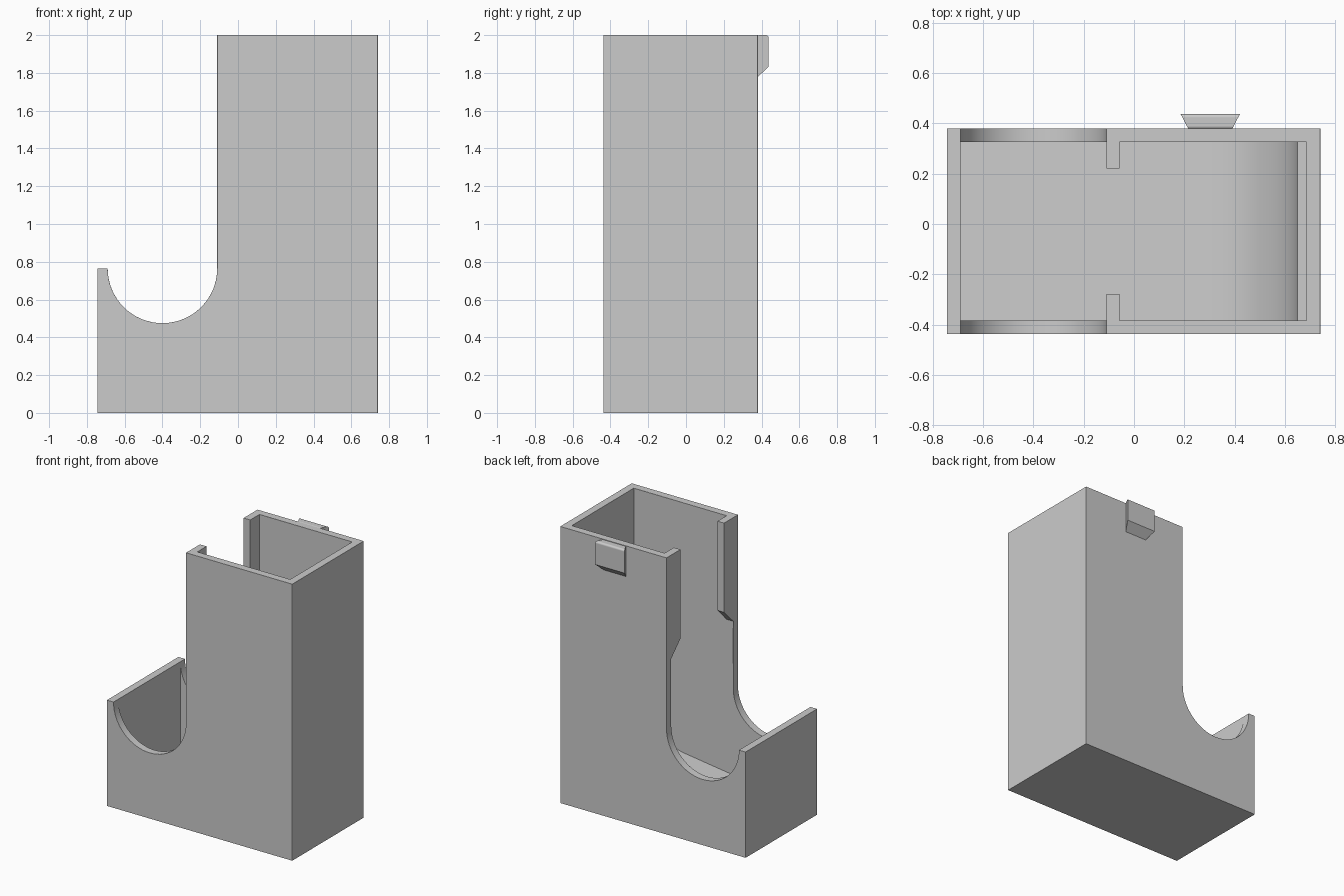
import bpy, bmesh
from math import sin, cos, pi, radians, hypot, atan2
from mathutils import Vector

old = bpy.data.objects.get("Cube")
if old:
    bpy.data.objects.remove(old, do_unlink=True)

# Single plastic colour
grey = bpy.data.materials.new("grey_plastic")
grey.use_nodes = True
colour = (0.6, 0.6, 0.6, 1)
grey.diffuse_color = colour
grey.node_tree.nodes["Principled BSDF"].inputs["Base Color"].default_value = colour


def prism(name, points, lo, hi, axis):
    """Extrude a closed outline along x (outline in yz) or y (outline in xz)."""
    bm = bmesh.new()
    place = (lambda a, b, d: (d, a, b)) if axis == "x" else (lambda a, b, d: (a, d, b))
    face = bm.faces.new([bm.verts.new(place(a, b, lo)) for a, b in points])
    moved = bmesh.ops.extrude_face_region(bm, geom=[face])["geom"]
    shift = Vector(place(0, 0, hi - lo))
    bmesh.ops.translate(bm, vec=shift, verts=[v for v in moved if isinstance(v, bmesh.types.BMVert)])
    bmesh.ops.recalc_face_normals(bm, faces=bm.faces)
    mesh = bpy.data.meshes.new(name)
    bm.to_mesh(mesh)
    bm.free()
    mesh.materials.append(grey)
    obj = bpy.data.objects.new(name, mesh)
    bpy.context.collection.objects.link(obj)
    return obj


def arc(cx, cz, r, start, end, steps):
    return [(cx + r * cos(start + (end - start) * i / steps),
             cz + r * sin(start + (end - start) * i / steps)) for i in range(steps + 1)]


def round_edges(obj, rule, width):
    """Round the convex sharp edges that the rule picks."""
    mesh = obj.data
    bm = bmesh.new()
    bm.from_mesh(mesh)
    weight = bm.edges.layers.float.new("bevel_weight_edge")
    for e in bm.edges:
        if len(e.link_faces) == 2 and e.is_convex and e.calc_face_angle() > 0.5:
            if rule(e.verts[0].co, e.verts[1].co):
                e[weight] = 1
    bm.to_mesh(mesh)
    bm.free()
    bpy.ops.object.select_all(action="DESELECT")
    obj.select_set(True)
    bpy.context.view_layer.objects.active = obj
    bpy.ops.object.shade_smooth_by_angle(angle=radians(30))
    bevel = obj.modifiers.new("rounding", "BEVEL")
    bevel.limit_method = "WEIGHT"
    bevel.width = width
    bevel.segments = 4
    bevel.harden_normals = True


LEFT, RIGHT, MOUTH = -0.743, 0.74, -0.11
BACK, FRONT, WALL = 0.38, -0.437, 0.054
IN_BACK, IN_FRONT = BACK - WALL, FRONT + WALL
SCOOP_X, SCOOP_Z, SCOOP_R = -0.40, 0.765, 0.29

# Outer body: tall magazine with a scooped tray
outline = [(LEFT, 0), (RIGHT, 0), (RIGHT, 2), (MOUTH, 2)]
outline += arc(SCOOP_X, SCOOP_Z, SCOOP_R, 0, -pi, 32) + [(LEFT, SCOOP_Z)]
body = prism("dispenser_body", outline, FRONT, BACK, "y")

# Cavity with a gently sloping floor that sweeps up to a ledge at the rear
tilt = atan2(0.13, 0.96)
radius = 0.38 / (1 - sin(tilt))
sweep_z = 0.19 + radius * cos(tilt)
cavity_outline = [(LEFT + WALL, 0.06)]
cavity_outline += arc(0.65 - radius, sweep_z, radius, tilt - pi / 2, 0, 16)
cavity_outline += [(0.686, sweep_z), (0.686, 2.2), (-0.057, 2.2), (-0.057, 1.25), (LEFT + WALL, 1.25)]
cavity = prism("cavity_cutter", cavity_outline, IN_FRONT, IN_BACK, "y")

# Mouth opening between the two retaining lips
lip = 0.105
half = [(IN_BACK, 1.2), (IN_BACK, 1.25), (IN_BACK - lip, 1.25 + lip), (IN_BACK - lip, 2.2)]
middle = IN_BACK + IN_FRONT
mouth = prism("mouth_cutter", half + [(middle - y, z) for y, z in reversed(half)], -0.6, 0.1, "x")

for cutter in (cavity, mouth):
    cut = body.modifiers.new(cutter.name, "BOOLEAN")
    cut.operation = "DIFFERENCE"
    cut.solver = "EXACT"
    cut.object = cutter
graph = bpy.context.evaluated_depsgraph_get()
carved = bpy.data.meshes.new_from_object(body.evaluated_get(graph))
body.modifiers.clear()
body.data = carved
for cutter in (cavity, mouth):
    bpy.data.objects.remove(cutter, do_unlink=True)


def body_rule(a, b):
    both = lambda test: test(a) and test(b)
    if both(lambda p: p.z > 1.99):
        return True
    if abs(a.y - b.y) > 0.2:
        return False
    on_scoop = lambda p: p.z < 0.77 and abs(hypot(p.x - SCOOP_X, p.z - SCOOP_Z) - SCOOP_R) < 0.003
    return (both(on_scoop)
            or both(lambda p: abs(p.x - MOUTH) < 0.002 and p.z > 0.76)
            or both(lambda p: p.x > RIGHT - 0.002) and abs(a.z - b.z) > 1
            or both(lambda p: abs(p.x + 0.057) < 0.002 and p.z > 1.3))


round_edges(body, body_rule, 0.017)

# Dovetail clip on the back, wider at its outer face
clip = prism("rear_clip", [(0.376, 1.775), (0.437, 1.832), (0.437, 2), (0.376, 2)], -1, 1, "x")
for v in clip.data.vertices:
    v.co.x = 0.303 + v.co.x * (0.118 if v.co.y > 0.4 else 0.086)
round_edges(clip, lambda a, b: a.z > 1.99 and b.z > 1.99 and abs(a.x - b.x) > 0.1, 0.014)
